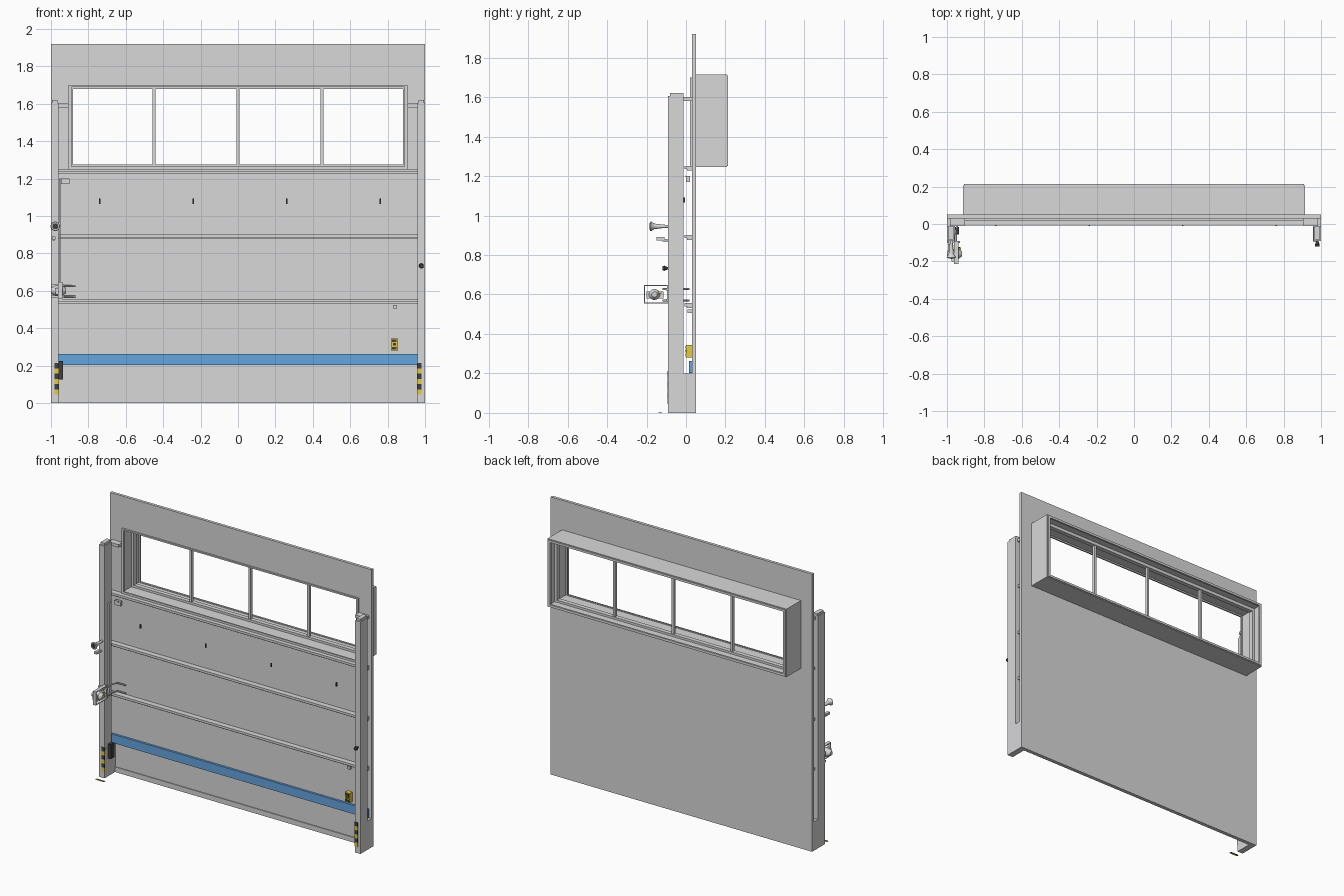
import bpy, bmesh
from mathutils import Matrix, Vector

default = bpy.data.objects.get("Cube")
if default:
    bpy.data.objects.remove(default, do_unlink=True)


def material(name, red, green, blue):
    mat = bpy.data.materials.new(name)
    mat.use_nodes = True
    mat.diffuse_color = (red, green, blue, 1)
    mat.node_tree.nodes["Principled BSDF"].inputs["Base Color"].default_value = (red, green, blue, 1)
    return mat


GREY = material("light grey", 0.69, 0.69, 0.7)
DARK = material("charcoal", 0.05, 0.05, 0.05)
BLUE = material("blue", 0.13, 0.38, 0.73)
YELLOW = material("yellow", 0.8, 0.6, 0.05)


def finish(name, bm, mat):
    bmesh.ops.recalc_face_normals(bm, faces=bm.faces)
    mesh = bpy.data.meshes.new(name)
    bm.to_mesh(mesh)
    bm.free()
    mesh.materials.append(mat)
    obj = bpy.data.objects.new(name, mesh)
    bpy.context.collection.objects.link(obj)
    return obj


def add_box(bm, xs, ys, zs):
    low, high = Vector((xs[0], ys[0], zs[0])), Vector((xs[1], ys[1], zs[1]))
    matrix = Matrix.Translation((low + high) / 2) @ Matrix.Diagonal((*(high - low), 1))
    bmesh.ops.create_cube(bm, size=1, matrix=matrix)


def box(name, mat, xs, ys, zs):
    bm = bmesh.new()
    add_box(bm, xs, ys, zs)
    finish(name, bm, mat)


def frame(name, mat, outer_x, outer_z, inner_x, inner_z, ys):
    """Rectangular frame lying in the front plane."""
    bm = bmesh.new()
    add_box(bm, (outer_x[0], inner_x[0]), ys, outer_z)
    add_box(bm, (inner_x[1], outer_x[1]), ys, outer_z)
    add_box(bm, inner_x, ys, (outer_z[0], inner_z[0]))
    add_box(bm, inner_x, ys, (inner_z[1], outer_z[1]))
    finish(name, bm, mat)


def turned(name, mat, start, direction, profile, sides=16):
    """Round part: profile holds (distance, radius) pairs along the direction."""
    bm = bmesh.new()
    turn = Vector(direction).to_track_quat('Z', 'Y').to_matrix().to_4x4()
    for (d0, r0), (d1, r1) in zip(profile, profile[1:]):
        place = Matrix.Translation(start) @ turn @ Matrix.Translation((0, 0, (d0 + d1) / 2))
        bmesh.ops.create_cone(bm, cap_ends=True, segments=sides, radius1=r0,
                              radius2=r1, depth=d1 - d0, matrix=place)
    obj = finish(name, bm, mat)
    for poly in obj.data.polygons:
        poly.use_smooth = len(poly.vertices) == 4


def rod(name, mat, points, radius):
    curve = bpy.data.curves.new(name, 'CURVE')
    curve.dimensions = '3D'
    curve.bevel_depth = radius
    curve.bevel_resolution = 2
    curve.use_fill_caps = True
    spline = curve.splines.new('POLY')
    spline.points.add(len(points) - 1)
    for target, point in zip(spline.points, points):
        target.co = (*point, 1)
    curve.materials.append(mat)
    obj = bpy.data.objects.new(name, curve)
    bpy.context.collection.objects.link(obj)


def both(half):
    return (-half, half)


# Main sheet with the window opening
FACE, BACK, POST = 0.03, 0.05, -0.09
frame("main_panel", GREY, both(1), (0, 1.92), both(0.9), (1.26, 1.7), (FACE, BACK))

# Deep window box, with stepped frames inside it
frame("window_box", GREY, both(0.914), (1.245, 1.715), both(0.9), (1.26, 1.7), (BACK, 0.207))
frame("window_back_rim", GREY, both(0.908), (1.25, 1.71), both(0.89), (1.265, 1.695), (0.2, 0.213))
frame("window_inner_frame", GREY, both(0.9), (1.26, 1.7), both(0.882), (1.275, 1.678), (0.12, 0.15))
frame("window_front_trim", GREY, both(0.905), (1.25, 1.7), both(0.89), (1.265, 1.69), (0.02, FACE))
for x in (-0.45, 0, 0.45):
    box("window_bar", GREY, (x - 0.008, x + 0.008), (0.125, 0.145), (1.275, 1.678))

# Door section rails: a ledge over a narrower lip, running behind the posts
for z in (0.54, 0.885, 1.235):
    box("section_rail", GREY, both(0.983), (-0.008, FACE), (z, z + 0.016))
    box("rail_lip", GREY, both(0.983), (0.004, FACE), (z - 0.008, z))

# Blue bottom band and the floor sill
box("bottom_band", BLUE, both(0.983), (0.015, FACE), (0.202, 0.262))
box("floor_sill", GREY, both(0.958), (0.024, FACE), (0, 0.035))

# Four small pegs on the upper section
for x in (-0.74, -0.24, 0.26, 0.76):
    box("panel_peg", DARK, (x - 0.004, x + 0.004), (-0.012, -0.006), (1.065, 1.092))

# Guide posts with feet, caps, top brackets and hazard stripes
for side in (-1, 1):
    def span(a, b):
        return tuple(sorted((side * a, side * b)))
    box("guide_post", GREY, span(0.96, 1), (POST, -0.013), (0.2, 1.605))
    box("post_foot", GREY, span(0.958, 1), (POST, BACK), (0, 0.2))
    box("post_cap", GREY, span(0.965, 0.995), (POST + 0.008, -0.013), (1.605, 1.62))
    box("top_bracket", GREY, span(0.905, 0.983), (-0.012, FACE), (1.58, 1.6))
    for i in range(6):
        z = 0.045 + i * 0.028
        box("hazard_stripe", (YELLOW, DARK)[i % 2], span(0.956, 0.98),
            (POST - 0.003, POST), (z, z + 0.028))

# Striped marking on the floor before the right post
for i in range(6):
    x = -0.995 + i * 0.011
    box("floor_stripe", (YELLOW, DARK)[i % 2], (x, x + 0.011), (-0.14, -0.122), (0, 0.001))

# Horn and small lamp on the right post
turned("horn", GREY, (-0.977, POST, 0.945), (0, -1, 0),
       [(0, 0.007), (0.04, 0.01), (0.07, 0.014), (0.088, 0.025), (0.092, 0.022)], 20)
turned("horn_mouth", DARK, (-0.977, POST - 0.092, 0.945), (0, -1, 0), [(0, 0.016), (0.002, 0.016)])
box("lamp", GREY, (-0.995, -0.975), (-0.15, -0.11), (0.873, 0.89))
turned("lamp_stem", GREY, (-0.985, POST, 0.875), (0, -1, 0), [(0, 0.006), (0.03, 0.008)], 12)

# Knob on the left post
turned("post_knob", DARK, (0.98, POST, 0.733), (0, -1, 0),
       [(0, 0.006), (0.012, 0.009), (0.02, 0.013), (0.03, 0.011)])

# Drive bracket: an open frame around a motor, with two bent rods
bm = bmesh.new()
for ys, zs in (((-0.213, -0.207), (0.555, 0.648)), ((-0.096, POST), (0.555, 0.648)),
               ((-0.207, -0.096), (0.555, 0.56)), ((-0.207, -0.096), (0.643, 0.648))):
    add_box(bm, (-0.962, -0.938), ys, zs)
finish("drive_bracket", bm, GREY)
box("drive_motor", GREY, (-0.975, -0.94), (-0.2, -0.115), (0.58, 0.615))
turned("motor_shaft", GREY, (-1, -0.16, 0.6), (1, 0, 0),
       [(0, 0.015), (0.025, 0.028), (0.06, 0.028), (0.08, 0.014)])
box("motor_tag", YELLOW, (-0.935, -0.925), (-0.14, -0.125), (0.605, 0.615))
for z in (0.57, 0.627):
    rod("drive_rod", GREY, [(-0.95, -0.12, z), (-0.95, -0.02, z), (-0.93, 0.015, z), (-0.87, 0.015, z)], 0.005)
    box("drive_arm", GREY, (-1, -0.93), (POST - 0.012, POST), (z - 0.006, z + 0.006))

# Cable duct along the right post and the limit switch on it
box("cable_duct", GREY, (-0.958, -0.948), (-0.05, -0.03), (0.555, 1.2))
box("limit_switch", GREY, (-0.945, -0.9), (0, 0.02), (1.17, 1.2))
box("limit_switch_arm", GREY, (-0.945, -0.915), (-0.003, 0.001), (1.195, 1.203))
box("lower_sensor", DARK, (-0.957, -0.935), (-0.055, -0.015), (0.125, 0.225))

# Warning box with a dark symbol, and the small sensor above it
box("warning_box", YELLOW, (0.818, 0.855), (0, FACE), (0.28, 0.345))
for z, half in ((0.293, 0.012), (0.314, 0.008), (0.332, 0.012)):
    box("warning_symbol", DARK, (0.836 - half, 0.836 + half), (-0.003, 0), (z - 0.007, z + 0.007))
box("panel_sensor", GREY, (0.828, 0.85), (0.008, FACE), (0.505, 0.525))
